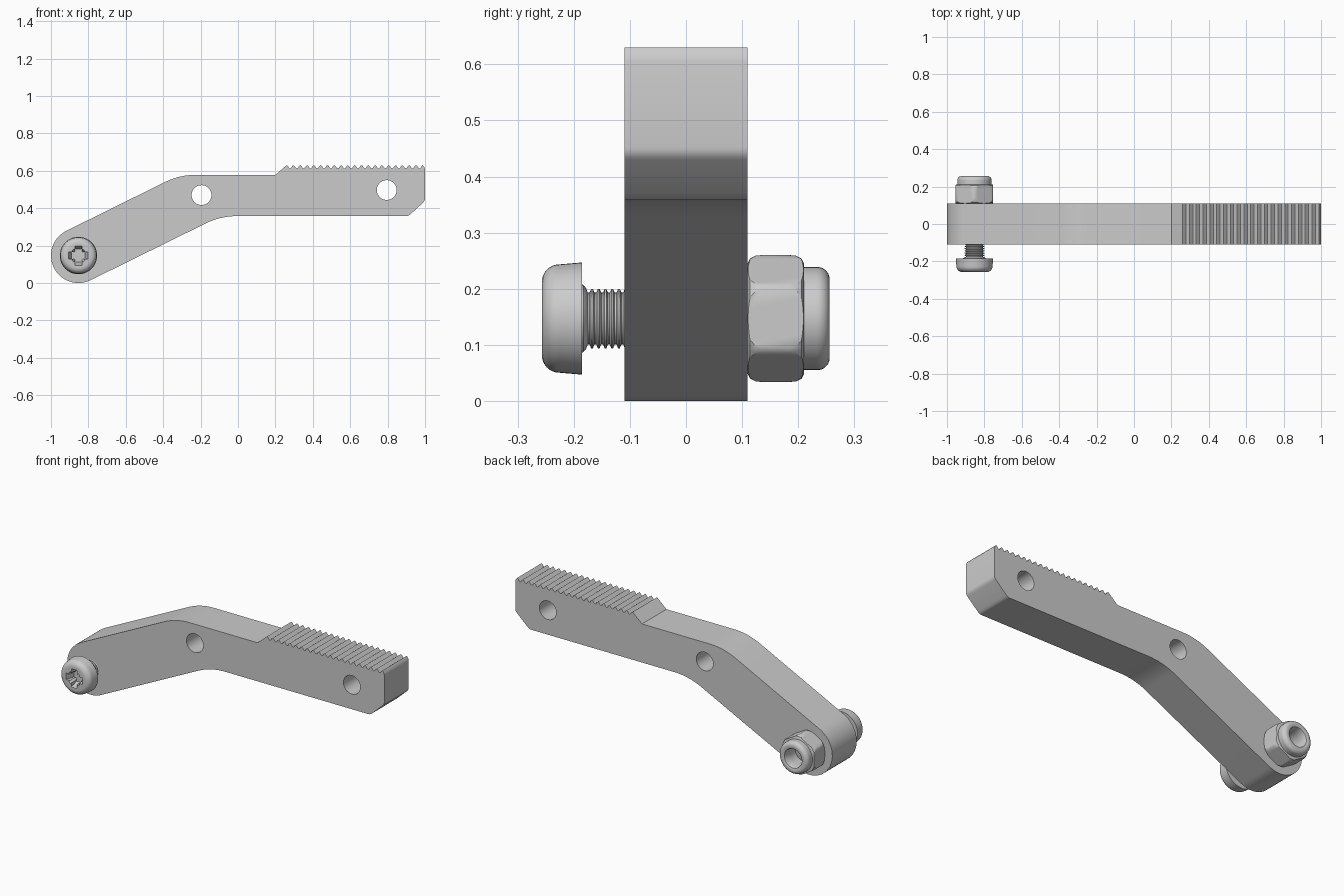
import bpy, bmesh
from math import sin, cos, pi, radians
from mathutils import Matrix, Vector

if "Cube" in bpy.data.objects:
    bpy.data.objects.remove(bpy.data.objects["Cube"])

BX, BZ = -0.853, 0.147          # bolt axis position
HALF = 0.11                     # half thickness of the arm


def make(name, bm):
    bmesh.ops.remove_doubles(bm, verts=bm.verts, dist=1e-5)
    bmesh.ops.recalc_face_normals(bm, faces=bm.faces)
    me = bpy.data.meshes.new(name)
    bm.to_mesh(me)
    bm.free()
    ob = bpy.data.objects.new(name, me)
    bpy.context.collection.objects.link(ob)
    return ob


def prism(name, pts, y0, y1):
    """Extrude an (x, z) outline along y."""
    bm = bmesh.new()
    face = bm.faces.new([bm.verts.new((x, y0, z)) for x, z in pts])
    ext = bmesh.ops.extrude_face_region(bm, geom=[face])
    moved = [v for v in ext['geom'] if isinstance(v, bmesh.types.BMVert)]
    bmesh.ops.translate(bm, verts=moved, vec=(0, y1 - y0, 0))
    return make(name, bm)


def lathe(name, prof, x=BX, z=BZ, seg=40, closed=False):
    """Turn an (r, y) profile around a y-parallel axis."""
    bm = bmesh.new()
    rings = [[bm.verts.new((x + r * cos(2 * pi * i / seg), y, z + r * sin(2 * pi * i / seg)))
              for i in range(seg)] if r > 0 else [bm.verts.new((x, y, z))] * seg
             for r, y in prof]
    if closed:
        rings.append(rings[0])
    for a, b in zip(rings, rings[1:]):
        for i in range(seg):
            j = (i + 1) % seg
            quad = list(dict.fromkeys((a[i], a[j], b[j], b[i])))
            bm.faces.new(quad)
    return make(name, bm)


def boolean(ob, cutter, op='DIFFERENCE'):
    mod = ob.modifiers.new('cut', 'BOOLEAN')
    mod.object, mod.operation, mod.solver = cutter, op, 'EXACT'
    bpy.context.view_layer.update()
    dg = bpy.context.evaluated_depsgraph_get()
    me = bpy.data.meshes.new_from_object(ob.evaluated_get(dg))
    ob.modifiers.clear()
    ob.data = me
    bpy.data.objects.remove(cutter)


def bend(a, c, b, n=8):
    a, b, c = Vector(a), Vector(b), Vector(c)
    return [tuple(a * (1 - t)**2 + c * 2 * t * (1 - t) + b * t * t)
            for t in (i / n for i in range(n + 1))]


# cranked arm with serrated top
R = 0.147
outline = [(BX + R * cos(radians(a)), BZ + R * sin(radians(a)))
           for a in (296 - 180 * i / 24 for i in range(25))]
outline += bend((-0.39, 0.54), (-0.312, 0.578), (-0.23, 0.578))
outline += [(0.2, 0.578)]
TEETH, X0, X1, SUB = 20, 0.26, 0.988, 6
for i in range(TEETH * SUB + 1):
    outline.append((X0 + (X1 - X0) * i / (TEETH * SUB), 0.621 + 0.009 * cos(2 * pi * i / SUB)))
outline += [(0.997, 0.618), (1.0, 0.605)]
outline += bend((1.0, 0.452), (1.0, 0.44), (0.99, 0.43), 4)
outline += bend((0.925, 0.37), (0.912, 0.358), (0.9, 0.358), 4)
outline += bend((0.0, 0.358), (-0.09, 0.358), (-0.166, 0.322))
arm = prism('arm', outline, -HALF, HALF)
for hx, hz in ((BX, BZ), (-0.195, 0.47), (0.795, 0.497)):
    boolean(arm, lathe('hole_cutter', [(0, -0.3), (0.053, -0.3), (0.053, 0.3), (0, 0.3)], hx, hz))

# threaded bolt shank
shank = [(0, -0.19), (0.062, -0.19), (0.06, -0.183), (0.054, -0.178)]
y = -0.175
while y < 0.15:
    shank += [(0.046, y), (0.046, y + 0.003), (0.053, y + 0.006), (0.053, y + 0.009)]
    y += 0.012
shank += [(0.045, y), (0, y)]
bolt_shank = lathe('bolt_shank', shank)

# rounded bolt head with cross recess
head = [(0, -0.185), (0.1, -0.185), (0.0965, -0.226)]
head += [(0.0645 + 0.032 * cos(a), -0.226 - 0.031 * sin(a))
         for a in (pi / 2 * i / 8 for i in range(1, 9))] + [(0, -0.257)]
bolt_head = lathe('bolt_head', head, seg=48)
for k in range(4):
    half_len, half_w = (0.06, 0.018) if k % 2 == 0 else (0.048, 0.007)
    bm = bmesh.new()
    bmesh.ops.create_cube(bm, size=2)
    for v in bm.verts:
        taper = 0.6 if v.co.y > 0 else 1.0
        v.co = (v.co.x * half_len * taper, -0.245 + v.co.y * 0.035, v.co.z * half_w)
    bm.transform(Matrix.Translation((BX, 0, BZ)) @ Matrix.Rotation(k * pi / 4, 4, 'Y'))
    boolean(bolt_head, make('recess_cutter', bm))

# hexagonal nut with turned corners
hexagon = [(BX + 0.116 * sin(k * pi / 3), BZ + 0.116 * cos(k * pi / 3)) for k in range(6)]
nut = prism('lock_nut', hexagon, 0.10, 0.22)
boolean(nut, lathe('nut_turning', [(0, 0.11), (0.099, 0.11), (0.107, 0.114), (0.112, 0.124),
                                   (0.113, 0.135), (0.113, 0.185), (0.112, 0.196),
                                   (0.107, 0.206), (0.099, 0.21), (0, 0.21)], seg=72), 'INTERSECT')
boolean(nut, lathe('nut_bore', [(0, 0.05), (0.0525, 0.05), (0.0525, 0.3), (0, 0.3)]))

# nut collar
collar = [(0.0525, 0.2), (0.092, 0.2), (0.092, 0.232)]
collar += [(0.07 + 0.022 * cos(a), 0.234 + 0.022 * sin(a)) for a in (pi / 2 * i / 7 for i in range(8))]
collar += [(0.062, 0.256), (0.055, 0.253), (0.0525, 0.248)]
nut_collar = lathe('nut_collar', collar, closed=True)

# smooth shading with sharp edges kept
for ob in bpy.context.scene.objects:
    ob.select_set(True)
bpy.context.view_layer.objects.active = arm
bpy.ops.object.shade_smooth_by_angle(angle=radians(30))
